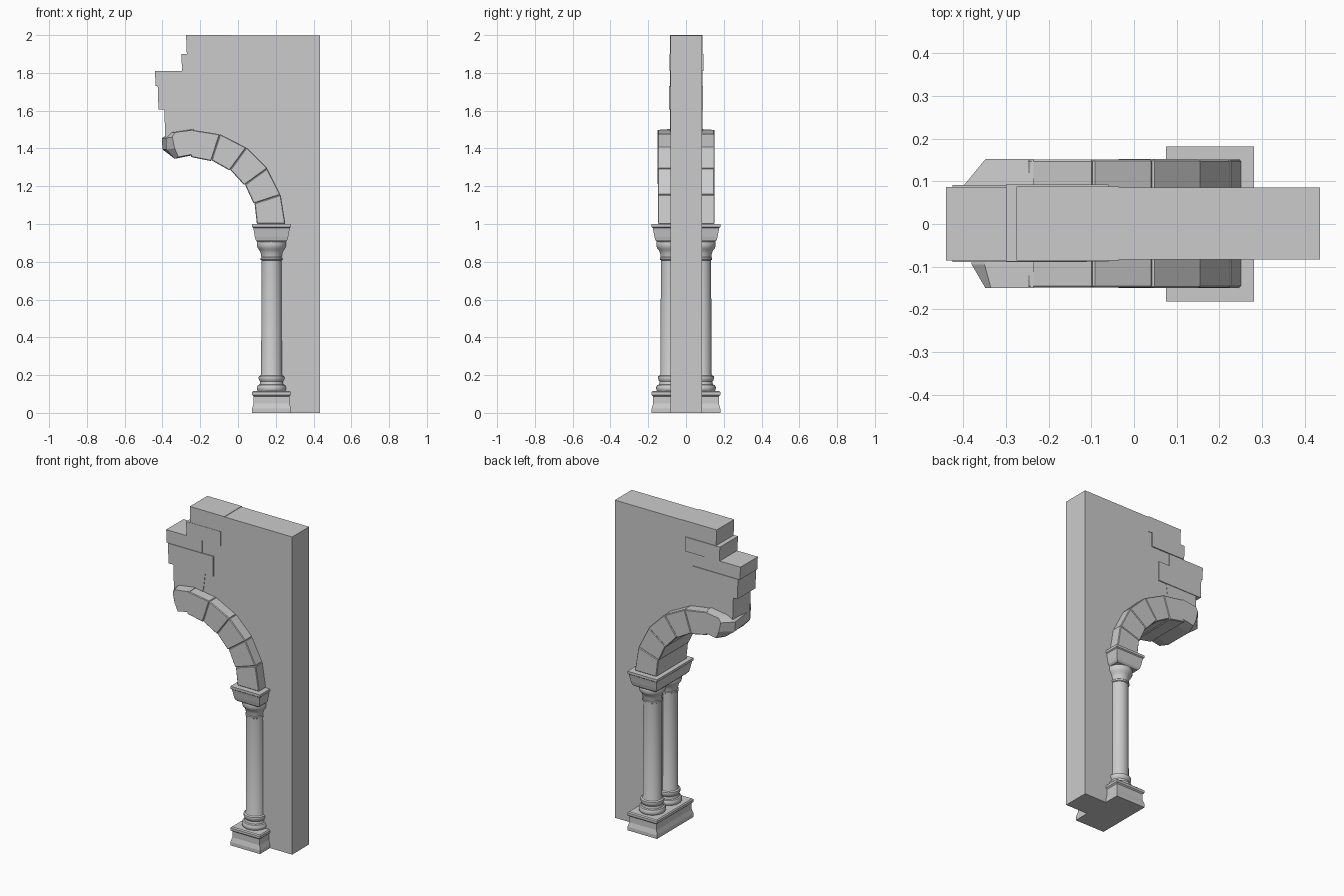
import bpy, bmesh, math, random

random.seed(4)
cube = bpy.data.objects.get("Cube")
if cube:
    bpy.data.objects.remove(cube)

stone = bpy.data.materials.new("grey stone")
stone.use_nodes = True
GREY = (0.6, 0.6, 0.6, 1)
stone.diffuse_color = GREY
stone.node_tree.nodes["Principled BSDF"].inputs["Base Color"].default_value = GREY


def loft(name, sections, bevel=0, smooth=False):
    """Skin a stack of equal-length closed loops and cap both ends."""
    bm = bmesh.new()
    rings = [[bm.verts.new(p) for p in s] for s in sections]
    n = len(rings[0])
    for a, b in zip(rings, rings[1:]):
        for i in range(n):
            j = (i + 1) % n
            bm.faces.new((a[i], a[j], b[j], b[i]))
    bm.faces.new(rings[0])
    bm.faces.new(rings[-1])
    bmesh.ops.recalc_face_normals(bm, faces=bm.faces)
    mesh = bpy.data.meshes.new(name)
    bm.to_mesh(mesh)
    bm.free()
    mesh.materials.append(stone)
    ob = bpy.data.objects.new(name, mesh)
    bpy.context.collection.objects.link(ob)
    if bevel:
        mod = ob.modifiers.new("worn edges", "BEVEL")
        mod.width, mod.segments = bevel, 1
    if smooth:
        bpy.ops.object.select_all(action="DESELECT")
        ob.select_set(True)
        bpy.context.view_layer.objects.active = ob
        bpy.ops.object.shade_smooth_by_angle(angle=math.radians(35))
    return ob


def slab(name, outline, y0, y1, bevel=0):
    """Extrude an x-z outline through y."""
    return loft(name, [[(x, y, z) for x, z in outline] for y in (y0, y1)], bevel)


def arc(radius, degrees):
    """Point on the arch circle, measured up from the springing."""
    a = math.radians(degrees)
    return (-0.25 + radius * math.cos(a), 1 + radius * math.sin(a))


# Wall, with its arched lower edge buried in the arch ring
outline = [(0.18, 0), (0.435, 0), (0.435, 1.997), (-0.2, 1.997)]
outline += [arc(0.43, d) for d in range(83, -1, -6)]
slab("wall", outline, -0.083, 0.085)

# Broken stone courses: left, right, bottom, top, front and back depth
courses = [
    (-0.275, -0.035, 1.90, 2.00, 0.086, 0.088),
    (-0.300, -0.060, 1.81, 1.90, 0.088, 0.092),
    (-0.440, -0.190, 1.73, 1.81, 0.085, 0.087),
    (-0.425, -0.110, 1.605, 1.73, 0.089, 0.091),
]
for i, (x0, x1, z0, z1, front, back) in enumerate(courses):
    slab(f"course_stone_{i + 1}",
         [(x0 + 0.004, z0), (x1, z0), (x1, z1), (x0, z1)], -front, back)
slab("course_stone_5", [(-0.385, 1.45), (-0.2, 1.45), (-0.18, 1.51),
                        (-0.168, 1.605), (-0.39, 1.605)], -0.086, 0.087)

# Arch ring of wedge stones
for i in range(5):
    a, b = i * 18, i * 18 + 18
    grow = random.uniform(-0.003, 0.004)
    slab(f"arch_stone_{i + 1}",
         [arc(0.35, a), arc(0.502 + grow, a), arc(0.502 + grow, b), arc(0.355, b)],
         -0.15 - grow / 2, 0.152 + grow / 2, 0.004)

# Broken last arch stone, narrowing towards its free end
full = [(-0.235, 1.365), (-0.235, 1.502), (-0.35, 1.485),
        (-0.403, 1.455), (-0.4, 1.395), (-0.335, 1.345)]
face = [(-0.235, 1.37), (-0.235, 1.498), (-0.335, 1.485),
        (-0.348, 1.46), (-0.335, 1.40), (-0.315, 1.355)]
middle = [(max(x, -0.38), z) for x, z in full]
loft("broken_arch_stone",
     [[(x, y, z) for x, z in pts]
      for y, pts in ((-0.15, face), (-0.095, middle), (0.085, full), (0.152, face))])

# Plinth and top block shared by both columns: (inset, height)
CX = 0.1775


def block(name, profile):
    sections = []
    for inset, z in profile:
        hx, hy = 0.103 - inset, 0.182 - inset
        sections.append([(CX + sx * hx, sy * hy, z)
                         for sx, sy in ((-1, -1), (1, -1), (1, 1), (-1, 1))])
    loft(name, sections)


block("plinth", [(0, 0), (0, 0.022), (0.008, 0.05), (0.008, 0.088),
                 (0, 0.095), (0, 0.11), (0.006, 0.116)])
block("capital_block", [(0.028, 0.905), (0.019, 0.915), (0.014, 0.935),
                        (0.009, 0.965), (0.006, 0.98), (0, 0.985), (0, 1.0)])

# Turned columns: (radius, height)
turned = [(0.07, 0.112), (0.077, 0.122), (0.078, 0.135), (0.072, 0.147),
          (0.063, 0.15), (0.06, 0.165), (0.065, 0.174), (0.069, 0.183),
          (0.067, 0.194), (0.058, 0.199), (0.055, 0.206), (0.053, 0.808),
          (0.058, 0.811), (0.058, 0.82), (0.054, 0.824), (0.057, 0.845),
          (0.064, 0.862), (0.073, 0.872), (0.077, 0.885), (0.077, 0.9), (0.074, 0.91)]
for name, y in (("front_column", -0.08), ("back_column", 0.08)):
    loft(name, [[(CX + r * math.cos(t * math.pi / 16), y + r * math.sin(t * math.pi / 16), z)
                 for t in range(32)] for r, z in turned], smooth=True)
